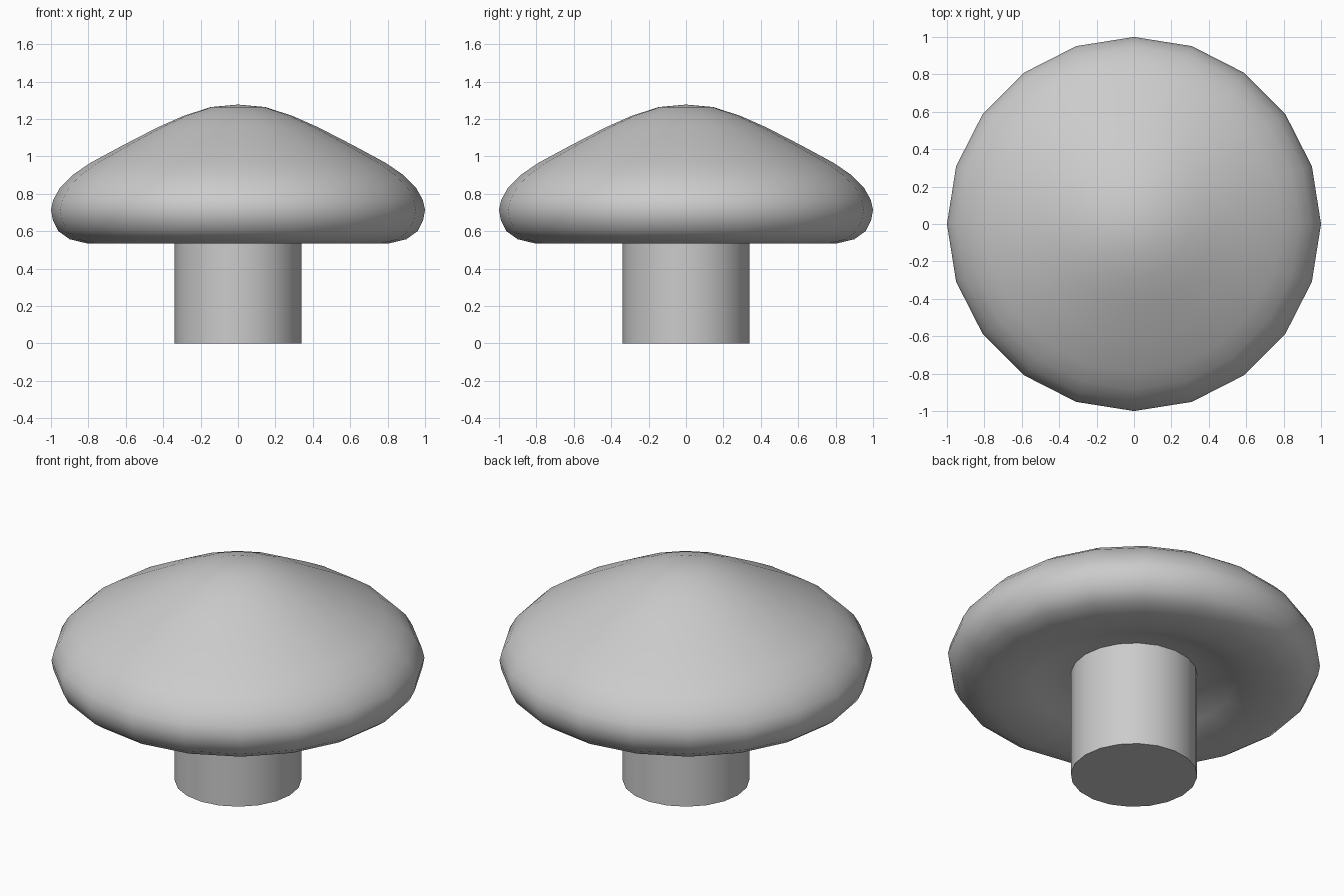
import bpy, bmesh, math

if "Cube" in bpy.data.objects:
    bpy.data.objects.remove(bpy.data.objects["Cube"])

SIDES = 20

def lathe(name, profile, angle):
    """Spin an (r, z) profile around z; first and last points lie on the axis."""
    bm = bmesh.new()
    rings = []
    for r, z in profile:
        if r == 0:
            rings.append([bm.verts.new((0, 0, z))] * SIDES)
        else:
            rings.append([bm.verts.new((r * math.cos(2 * math.pi * i / SIDES),
                                        r * math.sin(2 * math.pi * i / SIDES), z))
                          for i in range(SIDES)])
    for a, b in zip(rings, rings[1:]):
        for i in range(SIDES):
            j = (i + 1) % SIDES
            bm.faces.new(list(dict.fromkeys((a[i], a[j], b[j], b[i]))))
    bmesh.ops.recalc_face_normals(bm, faces=bm.faces)
    mesh = bpy.data.meshes.new(name)
    bm.to_mesh(mesh)
    bm.free()
    obj = bpy.data.objects.new(name, mesh)
    bpy.context.collection.objects.link(obj)
    bpy.ops.object.select_all(action='DESELECT')
    obj.select_set(True)
    bpy.context.view_layer.objects.active = obj
    bpy.ops.object.shade_smooth_by_angle(angle=math.radians(angle))
    return obj

# Cap: recessed underside, rounded rim, domed top
lathe("mushroom_cap", [
    (0, .63), (.3, .625), (.44, .615), (.54, .575), (.64, .543), (.8, .533),
    (.9, .557), (.96, .6), (.99, .66), (1, .715), (.987, .77), (.95, .835),
    (.885, .9), (.79, .965), (.62, 1.057), (.43, 1.155), (.29, 1.217),
    (.145, 1.264), (0, 1.277)], 60)

# Stem: plain cylinder reaching into the cap
lathe("mushroom_stem", [(0, 0), (.34, 0), (.34, .68), (0, .68)], 40)
